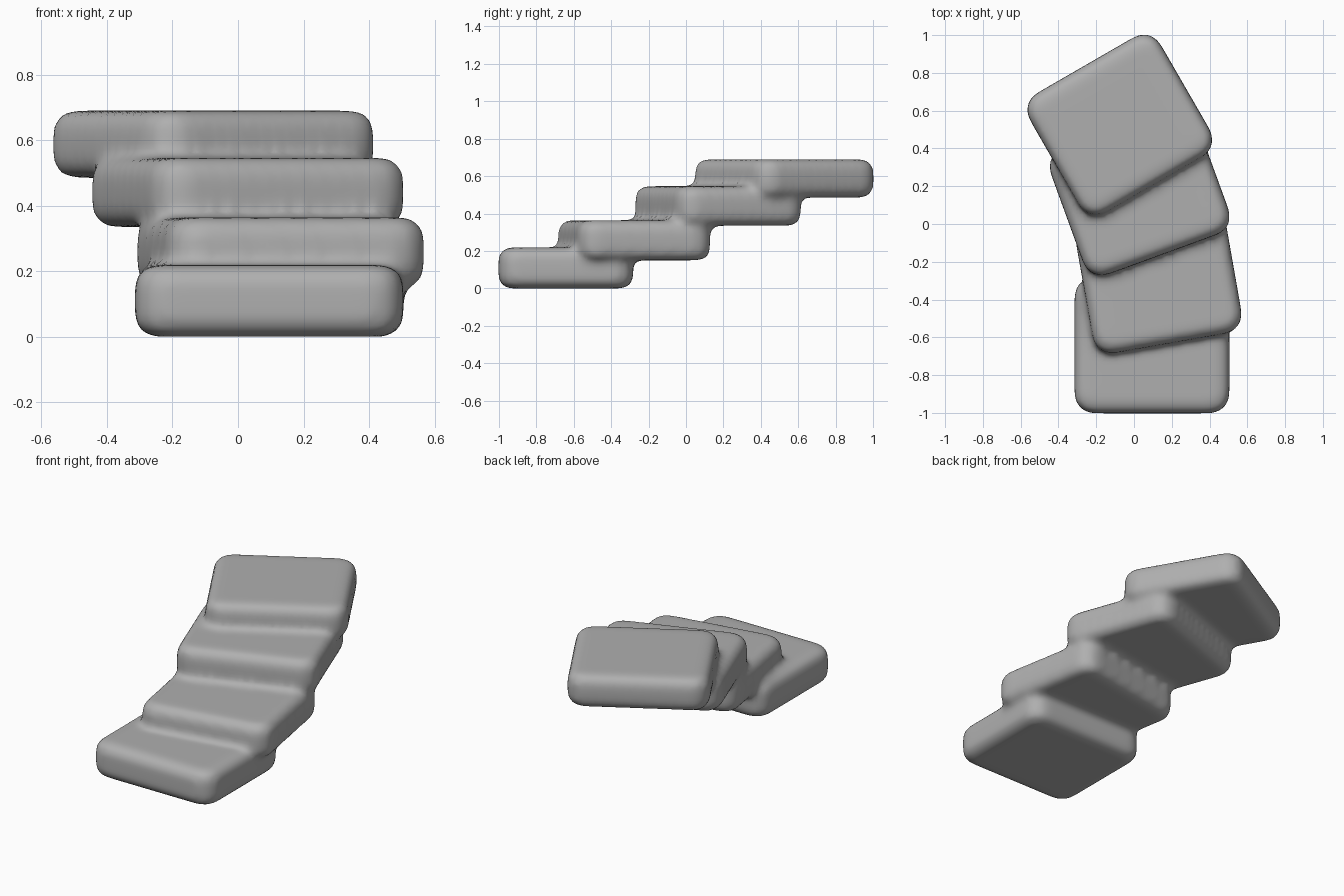
import bpy, bmesh, math
from mathutils import Matrix

if "Cube" in bpy.data.objects:
    bpy.data.objects.remove(bpy.data.objects["Cube"])

# One worn grey stone colour
stone = bpy.data.materials.new("grey stone")
stone.diffuse_color = (0.43, 0.43, 0.43, 1)
stone.use_nodes = True
stone.node_tree.nodes["Principled BSDF"].inputs["Base Color"].default_value = stone.diffuse_color

# Slabs: centre x, y, bottom, top, width, depth, turn in degrees
slabs = [(0.095, -0.642, 0.0, 0.219, 0.82, 0.72, 0),
         (0.13, -0.277, 0.15, 0.364, 0.80, 0.72, 10),
         (0.03, 0.172, 0.335, 0.546, 0.82, 0.71, 20),
         (-0.075, 0.525, 0.485, 0.69, 0.80, 0.73, 30)]

bm = bmesh.new()
for x, y, z0, z1, w, d, turn in slabs:
    m = (Matrix.Translation((x, y, (z0 + z1) / 2))
         @ Matrix.Rotation(math.radians(turn), 4, 'Z')
         @ Matrix.Diagonal((w, d, z1 - z0, 1)))
    verts = bmesh.ops.create_cube(bm, size=1, matrix=m)['verts']
    # Round the upright corners, then all rims
    upright = {e for v in verts for e in v.link_edges
               if abs(e.verts[0].co.z - e.verts[1].co.z) > 0.1}
    bmesh.ops.bevel(bm, geom=list(upright), offset=0.1, segments=4,
                    profile=0.5, affect='EDGES')
    rims = [e for e in bm.edges if len(e.link_faces) == 2
            and abs(e.link_faces[0].normal.z - e.link_faces[1].normal.z) > 0.8
            and (all(abs(v.co.z - z0) < 1e-4 for v in e.verts)
                 or all(abs(v.co.z - z1) < 1e-4 for v in e.verts))]
    bmesh.ops.bevel(bm, geom=rims, offset=0.06, segments=3,
                    profile=0.5, affect='EDGES')

mesh = bpy.data.meshes.new("stone_steps")
bm.to_mesh(mesh)
bm.free()
mesh.materials.append(stone)
steps = bpy.data.objects.new("stone_steps", mesh)
bpy.context.collection.objects.link(steps)

# Fuse the slabs into one worn surface with soft joints
fuse = steps.modifiers.new("fuse", 'REMESH')
fuse.mode = 'VOXEL'
fuse.voxel_size = 0.02
fuse.use_smooth_shade = True
soften = steps.modifiers.new("soften", 'SMOOTH')
soften.factor = 0.5
soften.iterations = 10
